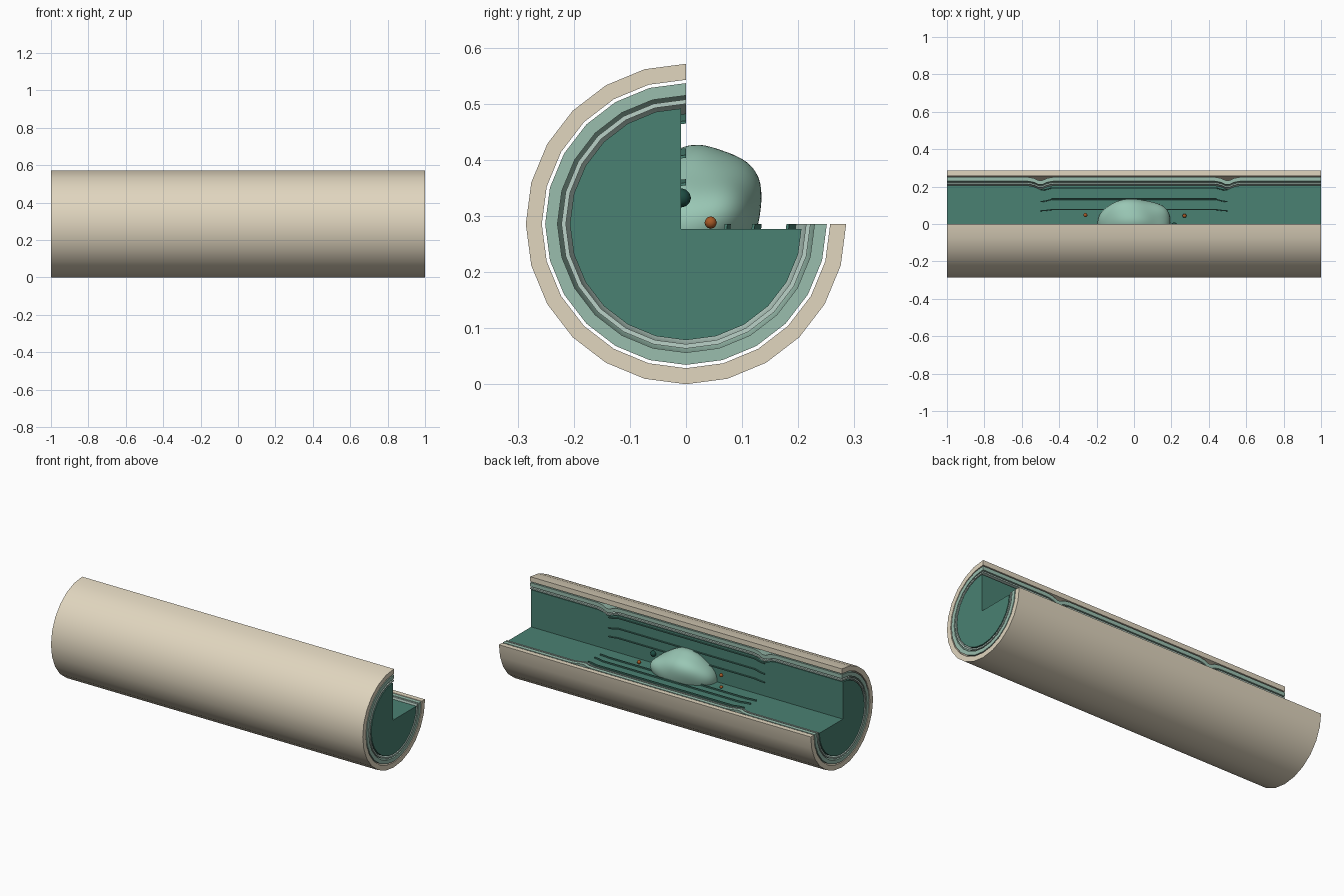
import bpy, bmesh
from math import sin, cos, radians, exp
from mathutils import Vector

if "Cube" in bpy.data.objects:
    bpy.data.objects.remove(bpy.data.objects["Cube"])

CZ = 0.2855          # height of the nerve fibre axis
SEG = 18             # 24-sided circle, three quarters kept


def material(name, rgb):
    m = bpy.data.materials.new(name)
    m.diffuse_color = (*rgb, 1)
    m.use_nodes = True
    m.node_tree.nodes["Principled BSDF"].inputs["Base Color"].default_value = m.diffuse_color
    return m


BEIGE = material("beige", (0.75, 0.67, 0.52))
SAGE = material("sage", (0.32, 0.51, 0.42))
PALE = material("pale", (0.49, 0.64, 0.57))
GREEN = material("green", (0.068, 0.22, 0.17))
MINT = material("mint", (0.32, 0.57, 0.46))
ORANGE = material("orange", (0.38, 0.10, 0.02))
DARK = material("dark_green", (0.013, 0.073, 0.055))


def finish(name, bm, mat, angle=35):
    bmesh.ops.recalc_face_normals(bm, faces=bm.faces)
    me = bpy.data.meshes.new(name)
    bm.to_mesh(me)
    bm.free()
    me.materials.append(mat)
    ob = bpy.data.objects.new(name, me)
    bpy.context.collection.objects.link(ob)
    bpy.ops.object.select_all(action='DESELECT')
    ob.select_set(True)
    bpy.context.view_layer.objects.active = ob
    bpy.ops.object.shade_smooth_by_angle(angle=radians(angle))
    return ob


def loft(name, sections, mat):
    """Closed cross-sections joined along x and capped at both ends."""
    bm = bmesh.new()
    rings = [[bm.verts.new(p) for p in s] for s in sections]
    n = len(rings[0])
    for a, b in zip(rings, rings[1:]):
        for i in range(n):
            j = (i + 1) % n
            bm.faces.new((a[i], a[j], b[j], b[i]))
    bm.faces.new(rings[0])
    bm.faces.new(rings[-1])
    return finish(name, bm, mat)


def arc(x, r):
    pts = []
    for i in range(SEG + 1):
        t = radians(90 + 15 * i)
        pts.append((x, r * cos(t), CZ + r * sin(t)))
    return pts


def shell(name, outer, inner, stations, mat):
    loft(name, [arc(x, outer - d) + arc(x, inner - d)[::-1] for x, d in stations], mat)


# stations along the fibre: (x, inward pinch)
half = [(0.43, 0), (0.465, 0.006), (0.49, 0.018), (0.51, 0.018), (0.535, 0.006), (0.57, 0), (1, 0)]
PINCHED = [(-x, d) for x, d in reversed(half)] + half
STRAIGHT = [(-1, 0), (1, 0)]

# sheath layers
shell("outer_sheath", 0.2855, 0.257, STRAIGHT, BEIGE)
shell("middle_sheath", 0.251, 0.229, PINCHED, SAGE)
shell("inner_sheath", 0.222, 0.214, PINCHED, PALE)

# solid core with its quarter cut set back slightly from the sheath cut
CUT = 0.009
sections = []
for x, d in PINCHED:
    r = 0.207 - d
    p = arc(x, r)
    p[0] = (x, -CUT, CZ + r * 0.994)
    p[-1] = (x, r * 0.994, CZ - CUT)
    sections.append(p + [(x, -CUT, CZ - CUT)])
loft("core", sections, GREEN)

# thin internal filament sheets showing as ridges on both cut faces
for i, (r, drop) in enumerate([(0.196, 0.012), (0.135, 0.012), (0.080, 0.006)]):
    st = [(-0.5, drop), (-0.475, drop * 0.8), (-0.44, 0), (0.44, 0), (0.475, drop * 0.8), (0.5, drop)]
    shell(f"filament_{i + 1}", r, r - 0.005, st, GREEN)

# lumpy nucleus: stretched ball with rounded bumps
bumps = [((-0.15, 0.80, 0.60), 0.36, 9), ((-0.05, 0.15, 1.0), 0.24, 8),
         ((0.65, 0.70, 0.25), 0.20, 9), ((-0.65, 0.55, 0.35), 0.10, 8),
         ((0.05, 0.95, -0.05), 0.12, 8), ((0.55, 0.2, 0.6), -0.06, 10)]
bm = bmesh.new()
bmesh.ops.create_icosphere(bm, subdivisions=5, radius=1)
for v in bm.verts:
    n = v.co.normalized()
    k = 1 + sum(a * exp(s * (n.dot(Vector(p).normalized()) - 1)) for p, a, s in bumps)
    v.co = Vector((n.x * 0.192 * k, n.y * 0.108 * k, CZ + n.z * 0.113 * k))
finish("nucleus", bm, MINT, 180)

# small granules beside the nucleus
granules = [("granule_right", (0.27, 0.044, 0.288), 0.011, ORANGE),
            ("granule_left_high", (-0.26, 0.048, 0.355), 0.011, ORANGE),
            ("granule_left_low", (-0.26, 0.048, 0.287), 0.009, ORANGE),
            ("granule_wall", (0.215, -0.008, 0.332), 0.017, DARK)]
for name, pos, r, mat in granules:
    bm = bmesh.new()
    bmesh.ops.create_icosphere(bm, subdivisions=2, radius=r)
    bmesh.ops.translate(bm, verts=bm.verts, vec=pos)
    finish(name, bm, mat, 60)
